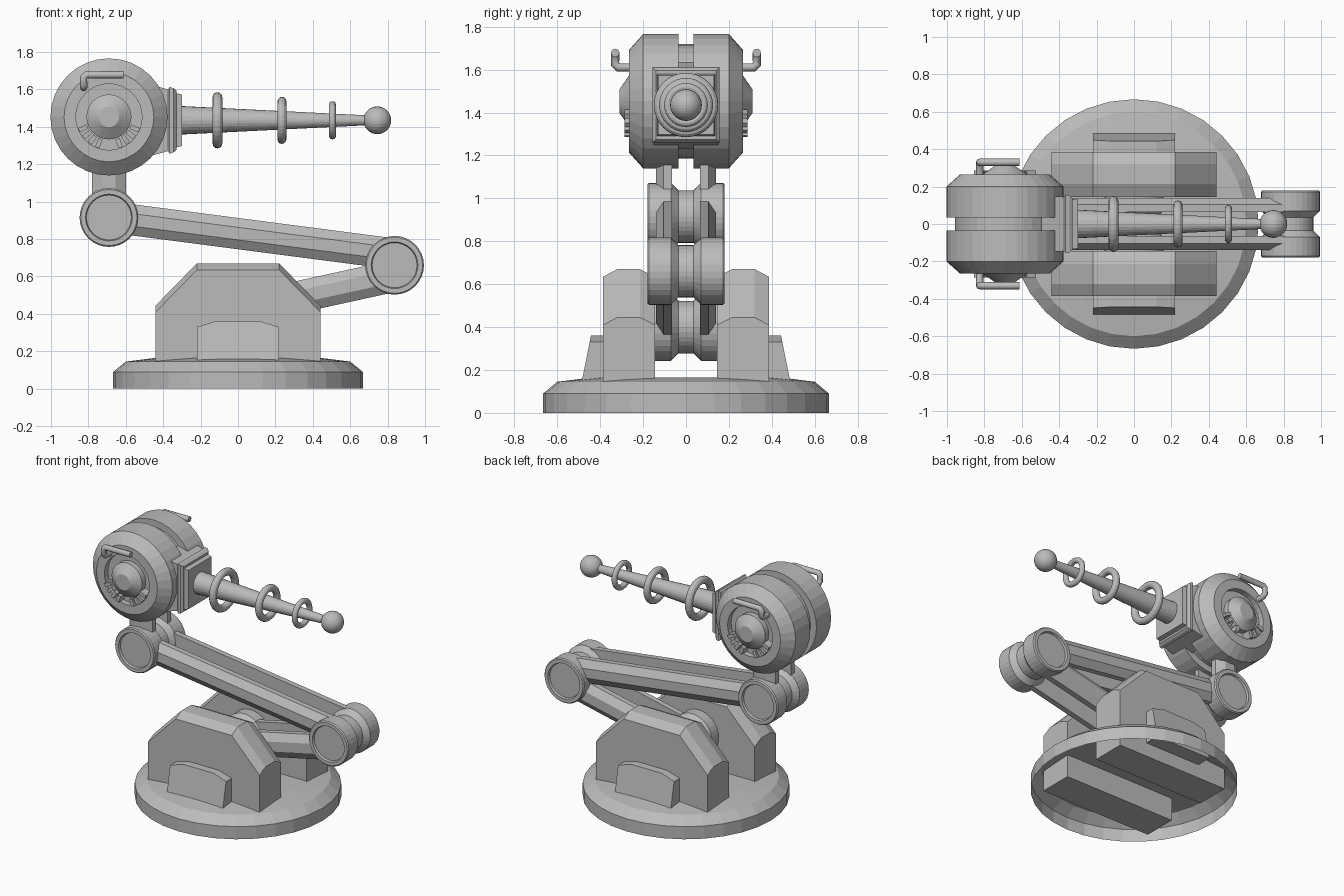
import bpy, bmesh, math
from mathutils import Vector

cube = bpy.data.objects.get("Cube")
if cube:
    bpy.data.objects.remove(cube, do_unlink=True)

GREY = (0.5, 0.5, 0.5, 1)
grey = bpy.data.materials.new("plain_grey")
grey.use_nodes = True
grey.diffuse_color = GREY
grey.node_tree.nodes["Principled BSDF"].inputs["Base Color"].default_value = GREY


def loft(name, rings, cap_start=True, cap_end=True):
    """Skin a series of equal-length closed rings."""
    bm = bmesh.new()
    loops = [[bm.verts.new(p) for p in ring] for ring in rings]
    n = len(loops[0])
    for a, b in zip(loops, loops[1:]):
        for i in range(n):
            j = (i + 1) % n
            bm.faces.new((a[i], a[j], b[j], b[i]))
    if cap_start:
        bm.faces.new(loops[0][::-1])
    if cap_end:
        bm.faces.new(loops[-1])
    bmesh.ops.recalc_face_normals(bm, faces=bm.faces)
    mesh = bpy.data.meshes.new(name)
    bm.to_mesh(mesh)
    bm.free()
    mesh.materials.append(grey)
    obj = bpy.data.objects.new(name, mesh)
    bpy.context.collection.objects.link(obj)
    return obj


def lathe(name, center, axis, profile, sides=32, **caps):
    """Turn (radius, distance) pairs around an axis through center."""
    w = Vector(axis)
    u = w.orthogonal().normalized()
    v = w.cross(u)
    turn = [2 * math.pi * i / sides for i in range(sides)]
    rings = [[Vector(center) + w * h + (u * math.cos(t) + v * math.sin(t)) * r
              for t in turn] for r, h in profile]
    return loft(name, rings, **caps)


def both_ways(half):
    """Mirror a profile that runs outward from distance zero."""
    return [(r, -h) for r, h in reversed(half)] + half


X, Y, Z = (1, 0, 0), (0, 1, 0), (0, 0, 1)
SIDES = ((-1, "front"), (1, "back"))
shoulder = Vector((0, 0, 0.40))
elbow = Vector((0.837, 0, 0.66))
wrist = Vector((-0.69, 0, 0.915))
head = Vector((-0.69, 0, 1.453))

# Hollow round base
lathe("base_dish", (0, 0, 0), Z,
      [(0.667, 0), (0.667, 0.09), (0.6, 0.145), (0.44, 0.165)], cap_start=False)

# Grooved pivots with sunken end faces
pivot = both_ways([(0.122, 0.035), (0.157, 0.07), (0.157, 0.172), (0.15, 0.18),
                   (0.125, 0.18), (0.12, 0.165)])
for name, place in (("shoulder", shoulder), ("elbow", elbow), ("wrist", wrist)):
    lathe(name + "_pivot", place, Y, pivot)


# Paired chamfered beams
def beam(name, start, end, half, side):
    start, end = Vector(start), Vector(end)
    across = (end - start).cross(Vector(Y)).normalized()
    section = [(0.065, 1), (0.105, 1), (0.14, 0.4),
               (0.14, -0.4), (0.105, -1), (0.065, -1)]
    loft(name, [[p + across * k * half + Vector((0, side * y, 0))
                 for y, k in section] for p in (start, end)])


for side, word in SIDES:
    beam(word + "_lower_arm", (0, 0, 0.42), (0.80, 0, 0.595), 0.085, side)
    beam(word + "_upper_arm", (-0.66, 0, 0.915), (0.80, 0, 0.725), 0.083, side)
    beam(word + "_neck_post", wrist, (-0.69, 0, 1.3), 0.09, side)

    # Shoulder yoke with a chamfered crown
    rings = []
    for y, drop in ((0.144, 0.035), (0.215, 0), (0.32, 0), (0.386, 0.035)):
        rings.append([(x, side * y, z) for x, z in (
            (-0.44, 0.002), (-0.44, 0.445 - drop), (-0.22, 0.67 - drop),
            (0.22, 0.67 - drop), (0.44, 0.445 - drop), (0.44, 0.002))])
    loft(word + "_yoke", rings)

    # Sloping foot plate on the yoke
    arch = ((-0.22, 0.1), (-0.22, 0.33), (-0.12, 0.36),
            (0.12, 0.36), (0.22, 0.33), (0.22, 0.1))
    loft(word + "_foot_plate", [
        [(x, side * 0.38, z) for x, z in arch],
        [(x, side * (0.515 - 0.2 * z), z) for x, z in arch]])

    # Radial vent blocks in the head recess
    for angle in (204, 219, 234, 249, 291, 306, 321, 336):
        a = math.radians(angle)
        out = Vector((math.cos(a), 0, math.sin(a)))
        tangent = Vector((-out.z, 0, out.x)) * 0.012
        rings = []
        for y in (0.22, 0.287):
            mid = head + Vector((0, side * y, 0))
            rings.append([mid + out * 0.125 - tangent, mid + out * 0.175 - tangent,
                          mid + out * 0.175 + tangent, mid + out * 0.125 + tangent])
        loft("%s_vent_%d" % (word, angle), rings)

    # Bent grab handle
    curve = bpy.data.curves.new(word + "_handle", "CURVE")
    curve.dimensions = "3D"
    curve.bevel_depth = 0.02
    curve.bevel_resolution = 2
    curve.use_fill_caps = True
    spline = curve.splines.new("POLY")
    path = [(-0.825, 0.24, 1.61), (-0.825, 0.315, 1.61), (-0.825, 0.33, 1.625),
            (-0.825, 0.33, 1.665), (-0.81, 0.33, 1.678), (-0.612, 0.33, 1.678)]
    spline.points.add(len(path) - 1)
    for point, (x, y, z) in zip(spline.points, path):
        point.co = (x, side * y, z, 1)
    curve.materials.append(grey)
    bpy.context.collection.objects.link(bpy.data.objects.new(word + "_handle", curve))

# Drum head with recessed sides and conical hubs
lathe("drum_head", head, Y, both_ways([
    (0.267, 0.035), (0.313, 0.035), (0.313, 0.2), (0.24, 0.265), (0.177, 0.265),
    (0.177, 0.225), (0.12, 0.225), (0.12, 0.265), (0.055, 0.31)]))

# Stepped square barrel mount
mount = ((-0.52, 0.155, 0.205), (-0.375, 0.145, 0.165), (-0.365, 0.155, 0.178),
         (-0.345, 0.155, 0.172), (-0.33, 0.14, 0.16), (-0.33, 0.135, 0.145),
         (-0.3, 0.13, 0.138))
loft("barrel_mount", [[(x, -y, 1.435 - z), (x, y, 1.435 - z),
                       (x, y, 1.435 + z), (x, -y, 1.435 + z)] for x, y, z in mount])

# Tapered barrel, floating rings and ball tip
lathe("barrel", (0, 0, 1.435), X, [(0.077, -0.32), (0.025, 0.72)], sides=24)
for i, (x, outer, tube) in enumerate(((-0.11, 0.15, 0.026), (0.235, 0.126, 0.024),
                                      (0.505, 0.102, 0.019))):
    bpy.ops.mesh.primitive_torus_add(
        major_segments=32, minor_segments=12, major_radius=outer - tube,
        minor_radius=tube, location=(x, 0, 1.435), rotation=(0, math.pi / 2, 0))
    bpy.context.object.name = "barrel_ring_%d" % (i + 1)
    bpy.context.object.data.materials.append(grey)
bpy.ops.mesh.primitive_uv_sphere_add(segments=24, ring_count=16, radius=0.074,
                                     location=(0.745, 0, 1.435),
                                     rotation=(0, math.pi / 2, 0))
bpy.context.object.name = "ball_tip"
bpy.context.object.data.materials.append(grey)
